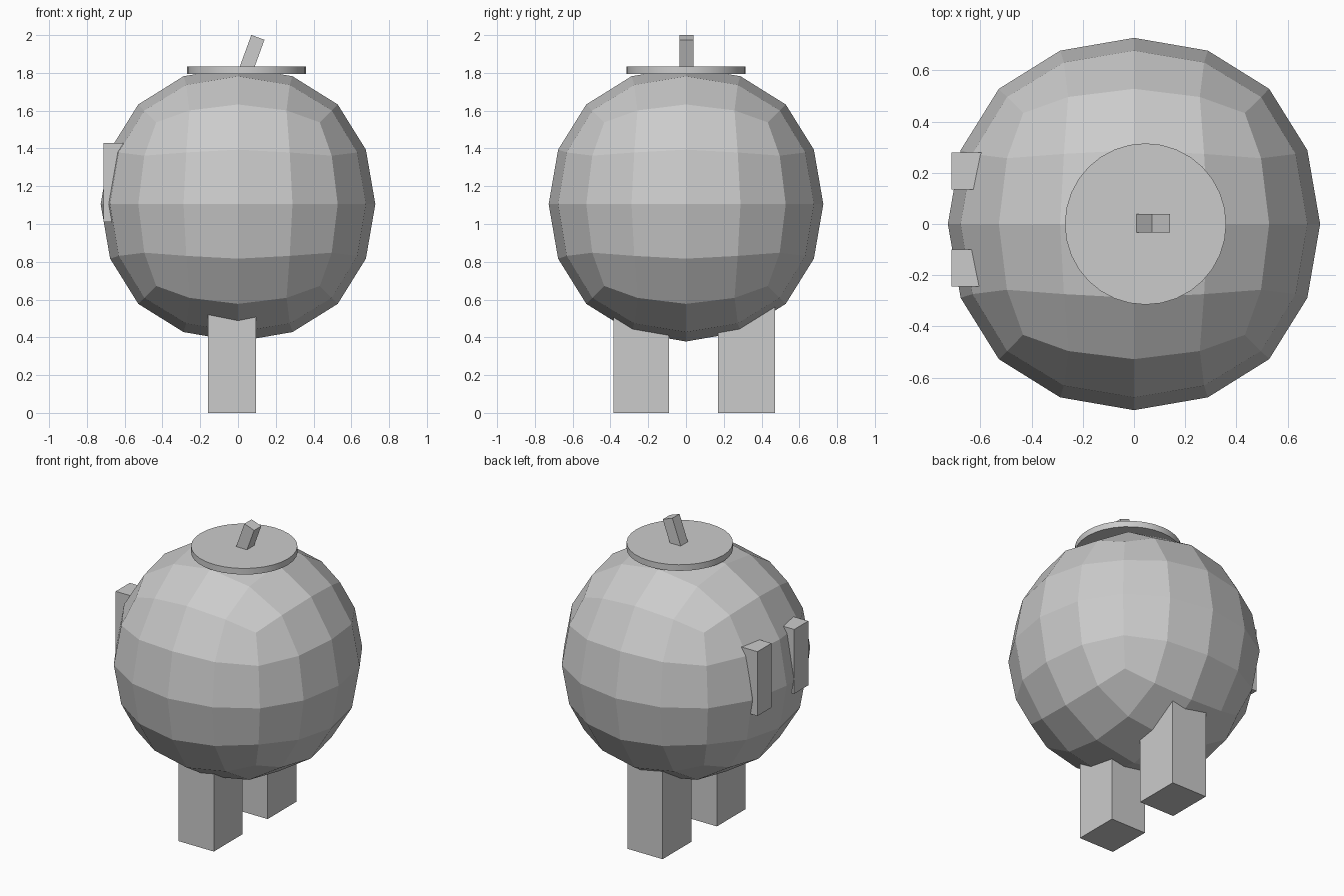
import bpy
from math import radians

cube = bpy.data.objects.get("Cube")
if cube:
    bpy.data.objects.remove(cube, do_unlink=True)

# One plain grey for everything
grey = bpy.data.materials.new("plain grey")
grey.use_nodes = True
colour = (0.6, 0.6, 0.6, 1)
grey.diffuse_color = colour
grey.node_tree.nodes["Principled BSDF"].inputs["Base Color"].default_value = colour


def finish(name):
    obj = bpy.context.object
    obj.name = name
    obj.data.materials.append(grey)
    return obj


def box(name, low, high):
    """Axis-aligned box between two opposite corners."""
    centre = [(a + b) / 2 for a, b in zip(low, high)]
    bpy.ops.mesh.primitive_cube_add(size=1, location=centre)
    obj = finish(name)
    obj.scale = [b - a for a, b in zip(low, high)]
    return obj


# Round faceted body: a cube rounded by subdivision
bpy.ops.mesh.primitive_cube_add(size=1.732, location=(0, 0, 1.105))
body = finish("body")
rounding = body.modifiers.new("rounding", 'SUBSURF')
rounding.levels = rounding.render_levels = 2

# Thin lid, slightly off centre
bpy.ops.mesh.primitive_cylinder_add(vertices=32, radius=0.315, depth=0.04,
                                    location=(0.045, 0, 1.815))
finish("lid")
bpy.ops.object.shade_smooth_by_angle(angle=radians(30))

# Leaning stem on the lid
stem = box("stem", (-0.037, -0.037, -0.2), (0.037, 0.037, 0))
stem.rotation_euler.y = radians(20)
stem.location = (0.071, 0.003, 1.894)

# Two block legs, sunk into the body
for name, y0, y1 in (("front_leg", -0.385, -0.09), ("back_leg", 0.17, 0.47)):
    box(name, (-0.16, y0, 0), (0.095, y1, 0.62))

# Two upright blocks on the side
for name, y0 in (("front_side_block", -0.245), ("back_side_block", 0.135)):
    box(name, (-0.712, y0, 1.01), (-0.58, y0 + 0.145, 1.43))
